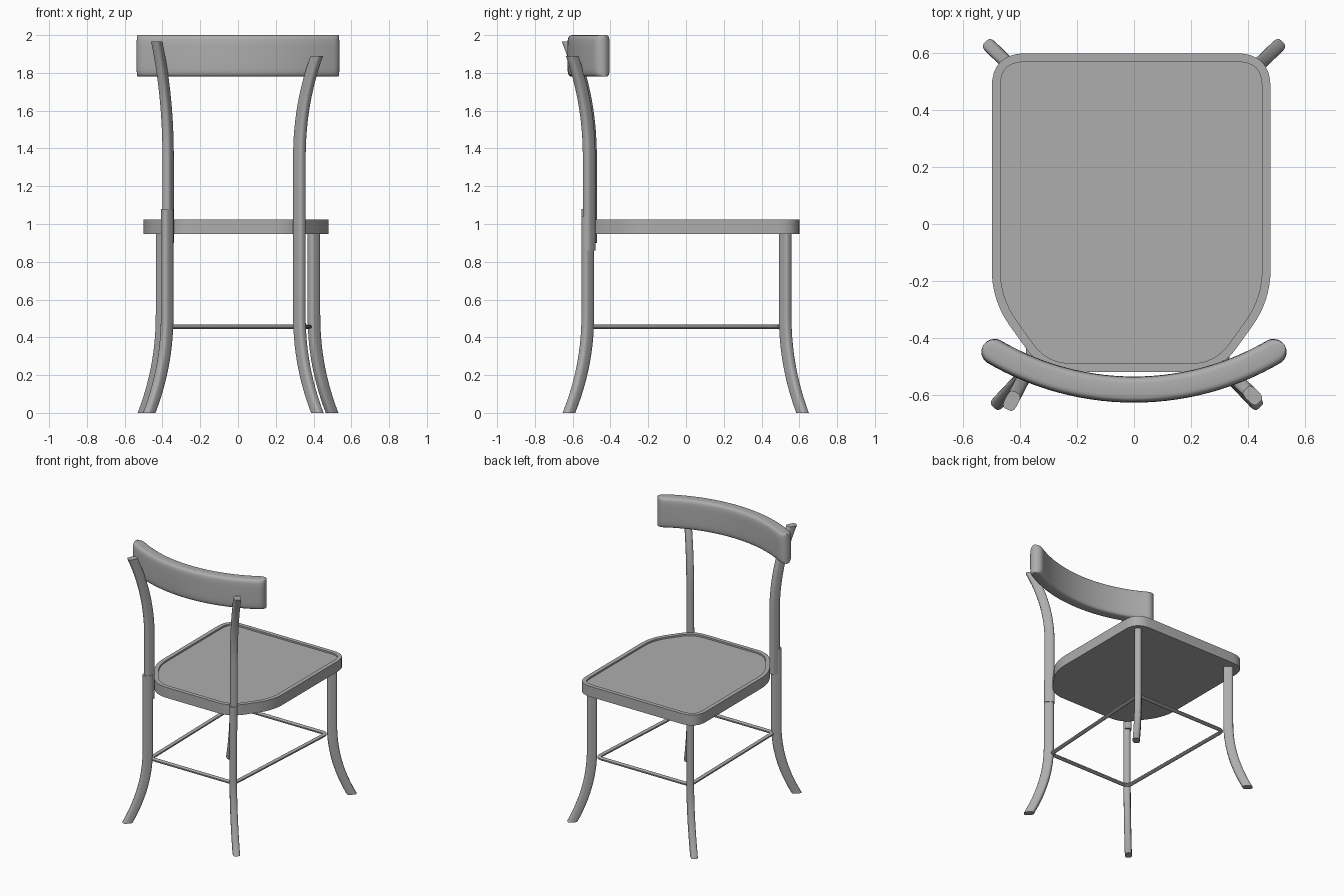
import bpy, bmesh, math
from mathutils import Vector

cube = bpy.data.objects.get("Cube")
if cube:
    bpy.data.objects.remove(cube)

GREY = (0.42, 0.42, 0.42, 1)
mat = bpy.data.materials.new("warm_free_grey")
mat.name = "plain_grey"
mat.use_nodes = True
mat.diffuse_color = GREY
mat.node_tree.nodes["Principled BSDF"].inputs["Base Color"].default_value = GREY


def finish(bm, name, angle=40):
    bmesh.ops.recalc_face_normals(bm, faces=bm.faces)
    mesh = bpy.data.meshes.new(name)
    bm.to_mesh(mesh)
    bm.free()
    mesh.materials.append(mat)
    obj = bpy.data.objects.new(name, mesh)
    bpy.context.collection.objects.link(obj)
    bpy.ops.object.select_all(action='DESELECT')
    obj.select_set(True)
    bpy.context.view_layer.objects.active = obj
    bpy.ops.object.shade_smooth_by_angle(angle=math.radians(angle))
    return obj


def skin(rings, name, angle=40, loop=False):
    """Join matching rings of points into a closed skin."""
    bm = bmesh.new()
    vs = [[bm.verts.new(p) for p in ring] for ring in rings]
    pairs = list(zip(vs, vs[1:])) + ([(vs[-1], vs[0])] if loop else [])
    n = len(vs[0])
    for a, b in pairs:
        for i in range(n):
            j = (i + 1) % n
            bm.faces.new((a[i], a[j], b[j], b[i]))
    if not loop:
        bm.faces.new(vs[0])
        bm.faces.new(vs[-1])
    return finish(bm, name, angle)


def oval(a, b, n=20, power=0.6):
    """Rounded rectangle with half sizes a and b."""
    pts = []
    for i in range(n):
        t = math.tau * (i + 0.5) / n
        c, s = math.cos(t), math.sin(t)
        pts.append((math.copysign(abs(c) ** power, c) * a,
                    math.copysign(abs(s) ** power, s) * b))
    return pts


def rounded(corners, steps=8):
    """Outline with curved corners, each given as (x, y, reach)."""
    out = []
    for i, (x, y, r) in enumerate(corners):
        p = Vector((x, y))
        before = Vector(corners[i - 1][:2])
        after = Vector(corners[(i + 1) % len(corners)][:2])
        a = p + (before - p).normalized() * r
        b = p + (after - p).normalized() * r
        for k in range(steps + 1):
            t = k / steps
            out.append(a * (1 - t) ** 2 + p * 2 * t * (1 - t) + b * t * t)
    return out


def bent_bar(name, base, flare, z0, z1, bend_from, up, steps=24):
    """Upright bar whose foot or head sweeps outward by flare."""
    d = Vector(flare).normalized()
    side = Vector((-d.y, d.x))
    end = z1 if up else z0
    rings = []
    for i in range(steps + 1):
        z = z0 + (z1 - z0) * i / steps
        t = max(0, (z - bend_from) / (end - bend_from)) ** 2.1
        c = Vector(base) + Vector(flare) * t
        rings.append([(*(c + d * u + side * v), z) for u, v in oval(0.034, 0.024)])
    return skin(rings, name)


# Legs, splayed outward at the feet
for s, word in ((1, "left"), (-1, "right")):
    bent_bar("front_leg_" + word, (s * 0.402, 0.525), (s * 0.096, 0.092), 0, 0.96, 0.52, False)
bent_bar("back_leg_left", (0.325, -0.52), (0.095, -0.1), 0, 1.04, 0.52, False)
bent_bar("back_leg_right", (-0.375, -0.52), (-0.095, -0.1), 0, 1.08, 0.52, False)

# Back posts, curving outward behind the rail
bent_bar("back_post_left", (0.325, -0.513), (0.092, -0.09), 0.86, 1.89, 1.35, True)
bent_bar("back_post_right", (-0.37, -0.507), (-0.06, -0.115), 0.9, 1.965, 1.35, True)

# Seat with a shallow recessed panel
half = [(0.49, 0.6, 0.12), (0.49, -0.27, 0.11), (0.31, -0.52, 0.1)]
corners = half + [(-x, y, r) for x, y, r in reversed(half)]
outline = rounded(corners)
bm = bmesh.new()
base = bm.faces.new([bm.verts.new((p.x - 0.01, p.y, 0.948)) for p in outline])
top = bmesh.ops.extrude_face_region(bm, geom=[base], use_keep_orig=True)["geom"]
bmesh.ops.translate(bm, vec=(0, 0, 0.077),
                    verts=[g for g in top if isinstance(g, bmesh.types.BMVert)])
bmesh.ops.recalc_face_normals(bm, faces=bm.faces)
panel = max(bm.faces, key=lambda f: f.calc_center_median().z)
bmesh.ops.inset_region(bm, faces=[panel], thickness=0.03)
edge = bmesh.ops.extrude_face_region(bm, geom=[panel])["geom"]
bmesh.ops.translate(bm, vec=(0, 0, -0.012),
                    verts=[g for g in edge if isinstance(g, bmesh.types.BMVert)])
if panel.is_valid:
    bm.faces.remove(panel)
finish(bm, "seat", 30)

# Stretcher loop between the legs
path = rounded([(0.38, 0.495, 0.04), (0.32, -0.505, 0.04),
                (-0.365, -0.505, 0.04), (-0.38, 0.495, 0.04)], 5)
rings = []
for i, p in enumerate(path):
    along = (path[(i + 1) % len(path)] - path[i - 1]).normalized()
    out = Vector((-along.y, along.x))
    rings.append([(*(p + out * u), 0.456 + v) for u, v in oval(0.014, 0.011, 10, 0.8)])
skin(rings, "stretcher_loop", loop=True)

# Curved top rail with rounded ends
RADIUS, THICK = 0.975, 0.046
reach = 0.527 + THICK / RADIUS
rings = []
for i in range(49):
    a = reach * math.sin(math.pi * (i / 48 - 0.5))
    past = max(0, (abs(a) - 0.527) * RADIUS / THICK)
    h = THICK * math.sqrt(max(0.0004, 1 - past * past))
    ring = []
    for u, v in oval(h, 0.11, 28, 0.35):
        r = RADIUS - u
        ring.append((r * math.sin(a), 0.393 - r * math.cos(a), 1.89 + v))
    rings.append(ring)
skin(rings, "top_rail", 60)
